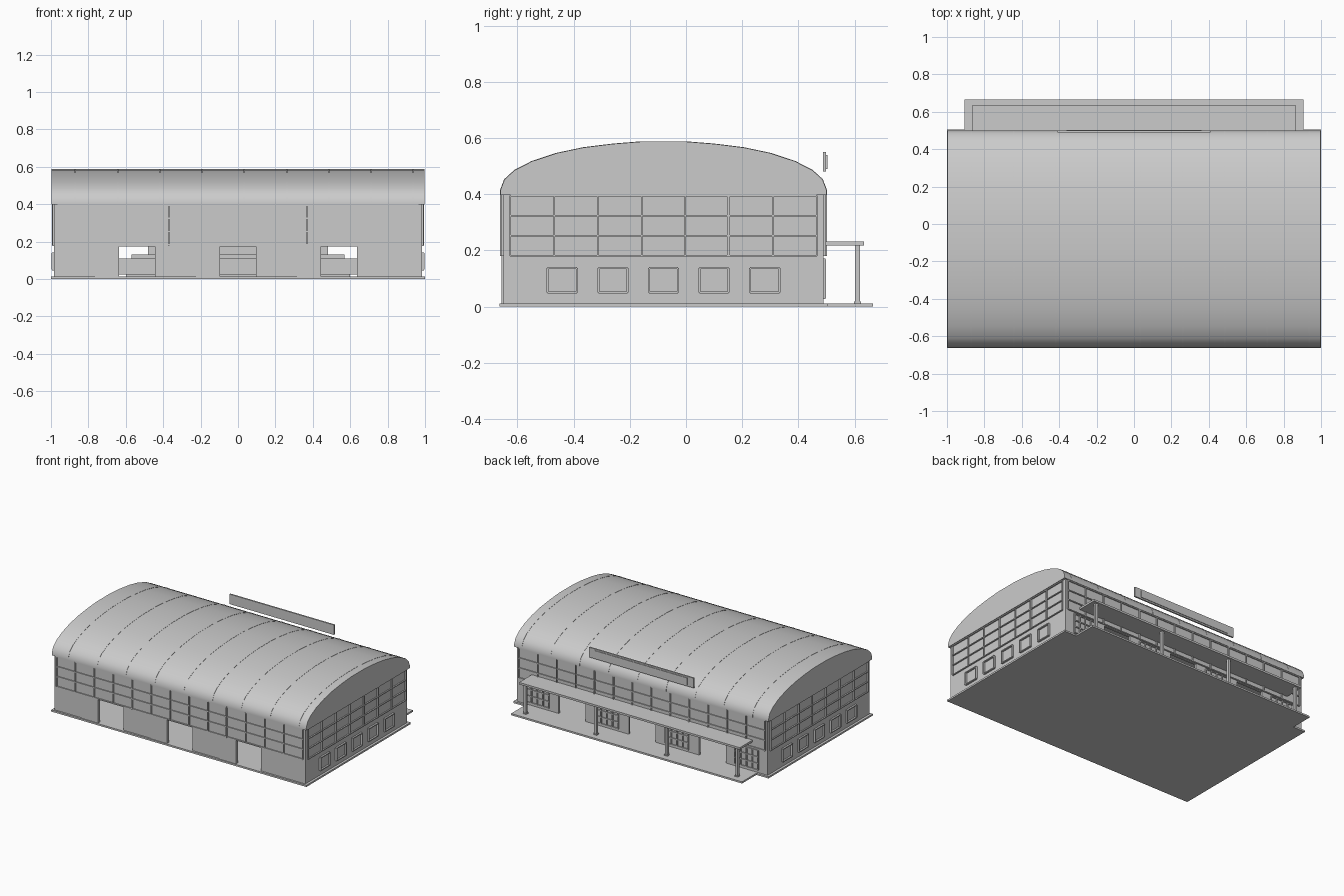
import bpy
import bmesh
from mathutils import Matrix, Vector

if "Cube" in bpy.data.objects:
    bpy.data.objects.remove(bpy.data.objects["Cube"])

grey = bpy.data.materials.new("plain grey")
grey.use_nodes = True
grey.diffuse_color = (0.6, 0.6, 0.6, 1)
grey.node_tree.nodes["Principled BSDF"].inputs["Base Color"].default_value = (0.6, 0.6, 0.6, 1)

# Outer wall planes
WX, Y0, Y1 = 0.983, -0.65, 0.49
SLAB, SILL, EAVE = 0.012, 0.18, 0.40


def finish(name, bm):
    bmesh.ops.recalc_face_normals(bm, faces=bm.faces)
    mesh = bpy.data.meshes.new(name)
    bm.to_mesh(mesh)
    bm.free()
    mesh.materials.append(grey)
    obj = bpy.data.objects.new(name, mesh)
    bpy.context.collection.objects.link(obj)
    return obj


def boxes(name, items):
    """One object from boxes given as (x0, x1, y0, y1, z0, z1)."""
    bm = bmesh.new()
    for x0, x1, y0, y1, z0, z1 in items:
        centre = Vector((x0 + x1, y0 + y1, z0 + z1)) / 2
        size = (x1 - x0, y1 - y0, z1 - z0)
        bmesh.ops.create_cube(bm, size=1, matrix=Matrix.Translation(centre) @ Matrix.Diagonal((*size, 1)))
    return finish(name, bm)


def on_wall(side, u0, u1, z0, z1, d0, d1):
    """Box on a wall: u runs along it, d points outward from it."""
    if side == "front":
        return (u0, u1, Y0 - d1, Y0 - d0, z0, z1)
    if side == "back":
        return (u0, u1, Y1 + d0, Y1 + d1, z0, z1)
    if side == "right":
        return (WX + d0, WX + d1, u0, u1, z0, z1)
    return (-WX - d1, -WX - d0, u0, u1, z0, z1)


def lattice(side, u0, u1, z0, z1, cols, rows, bar, depth):
    """Window grid of vertical and horizontal bars."""
    items = []
    for i in range(cols + 1):
        u = u0 + (u1 - u0) * i / cols
        items.append(on_wall(side, u - bar / 2, u + bar / 2, z0, z1, -0.003, depth))
    for j in range(rows + 1):
        z = z0 + (z1 - z0) * j / rows
        items.append(on_wall(side, u0, u1, z - bar / 2, z + bar / 2, -0.003, depth - 0.001))
    return items


# Floor slab with rear terrace
boxes("floor_slab", [(-1, 1, -0.663, 0.505, 0, SLAB), (-0.905, 0.905, 0.505, 0.665, 0, SLAB)])

# Long walls with three doorways each
for side, spacing, half in (("front", 0.54, 0.097), ("back", 0.55, 0.105)):
    parts = [on_wall(side, -WX, WX, 0.175, EAVE, -0.015, 0)]
    edges = [-WX]
    for k in (-1, 0, 1):
        edges += [k * spacing - half, k * spacing + half]
    edges.append(WX)
    for a, b in zip(edges[::2], edges[1::2]):
        parts.append(on_wall(side, a, b, SLAB, 0.175, -0.015, 0))
    boxes(side + "_wall", parts)
    boxes(side + "_window_band", lattice(side, -0.965, 0.965, SILL + 0.003, EAVE - 0.005, 13, 3, 0.007, 0.008))
    boxes(side + "_downpipes", [on_wall(side, s * 0.37 - 0.004, s * 0.37 + 0.004, SILL, EAVE, 0, 0.011) for s in (-1, 1)])

# Sliding door leaves beside the front doorways
boxes("sliding_doors", [on_wall("front", c - 0.225, c - 0.097, SLAB, SILL, 0, 0.006) for c in (-0.54, 0, 0.54)])

# Glazed panels between the rear doorways
rear_windows = []
for c in (-0.82, -0.275, 0.275, 0.82):
    rear_windows += lattice("back", c - 0.09, c + 0.09, 0.03, 0.168, 4, 3, 0.007, 0.008)
boxes("rear_windows", rear_windows)

# End walls with window bands and small lower windows
for side in ("left", "right"):
    boxes(side + "_wall", [on_wall(side, Y0 + 0.015, Y1 - 0.015, SLAB, EAVE, -0.015, 0)])
    boxes(side + "_window_band", lattice(side, -0.625, 0.465, SILL, EAVE - 0.005, 7, 3, 0.006, 0.01))
    boxes(side + "_joint", [on_wall(side, 0.145, 0.157, SILL, EAVE, 0, 0.011)])
    small = []
    for i in range(5):
        u = -0.44 + 0.18 * i
        small += lattice(side, u - 0.052, u + 0.052, 0.05, 0.138, 1, 1, 0.007, 0.013)
    boxes(side + "_small_windows", small)


# Barrel roof: half profile mirrored about the ridge line
RIDGE = -0.08
half = [(0.58, 0.398), (0.58, 0.415), (0.566, 0.452), (0.53, 0.485), (0.468, 0.517),
        (0.38, 0.546), (0.285, 0.566), (0.18, 0.579), (0.08, 0.587)]
profile = half + [(-y, z) for y, z in reversed(half)]


def arch(name, x0, x1, grow=0.0):
    bm = bmesh.new()
    scale = 1 + grow / 0.58
    ring = [bm.verts.new((x0, RIDGE + y * scale, z + (grow if z > 0.4 else 0))) for y, z in profile]
    face = bm.faces.new(ring)
    new = bmesh.ops.extrude_face_region(bm, geom=[face])["geom"]
    bm.faces.new(list(reversed(ring))) if not face.is_valid else None
    bmesh.ops.translate(bm, vec=(x1 - x0, 0, 0), verts=[v for v in new if isinstance(v, bmesh.types.BMVert)])
    obj = finish(name, bm)
    for poly in obj.data.polygons:
        poly.use_smooth = abs(poly.normal.x) < 0.5 and poly.normal.z > -0.5
    for edge in obj.data.edges:
        a, b = (obj.data.vertices[v].co for v in edge.vertices)
        edge.use_edge_sharp = abs(a.x - b.x) < 0.001
    return obj


arch("barrel_roof", -0.997, 0.997)

# Thin seams over the roof
for i in range(9):
    x = -0.87 + 0.226 * i
    arch("roof_seam", x - 0.004, x + 0.004, 0.0012)

# Rear canopy and posts
boxes("canopy", [(-0.865, 0.865, Y1, 0.633, 0.217, 0.231)])
posts = []
for x in (-0.83, -0.277, 0.277, 0.83):
    posts.append((x - 0.009, x + 0.009, 0.601, 0.619, SLAB, 0.218))
    posts.append((x - 0.013, x + 0.013, 0.597, 0.623, SLAB, 0.018))
boxes("canopy_posts", posts)

# Sign board above the rear eave with a raised panel
boxes("sign_board", [(-0.41, 0.41, 0.488, 0.499, 0.48, 0.55), (-0.36, 0.36, 0.499, 0.503, 0.49, 0.54)])

# Stepped platform inside the hall
boxes("inner_platform", [(-0.66, 0.66, -0.25, 0.1, 0.025, 0.11),
                         (-0.57, 0.57, -0.2, 0.05, 0.11, 0.13),
                         (-0.48, 0.48, -0.15, 0, 0.13, 0.178),
                         (-0.6, 0.6, -0.2, 0.05, SLAB, 0.025)])
